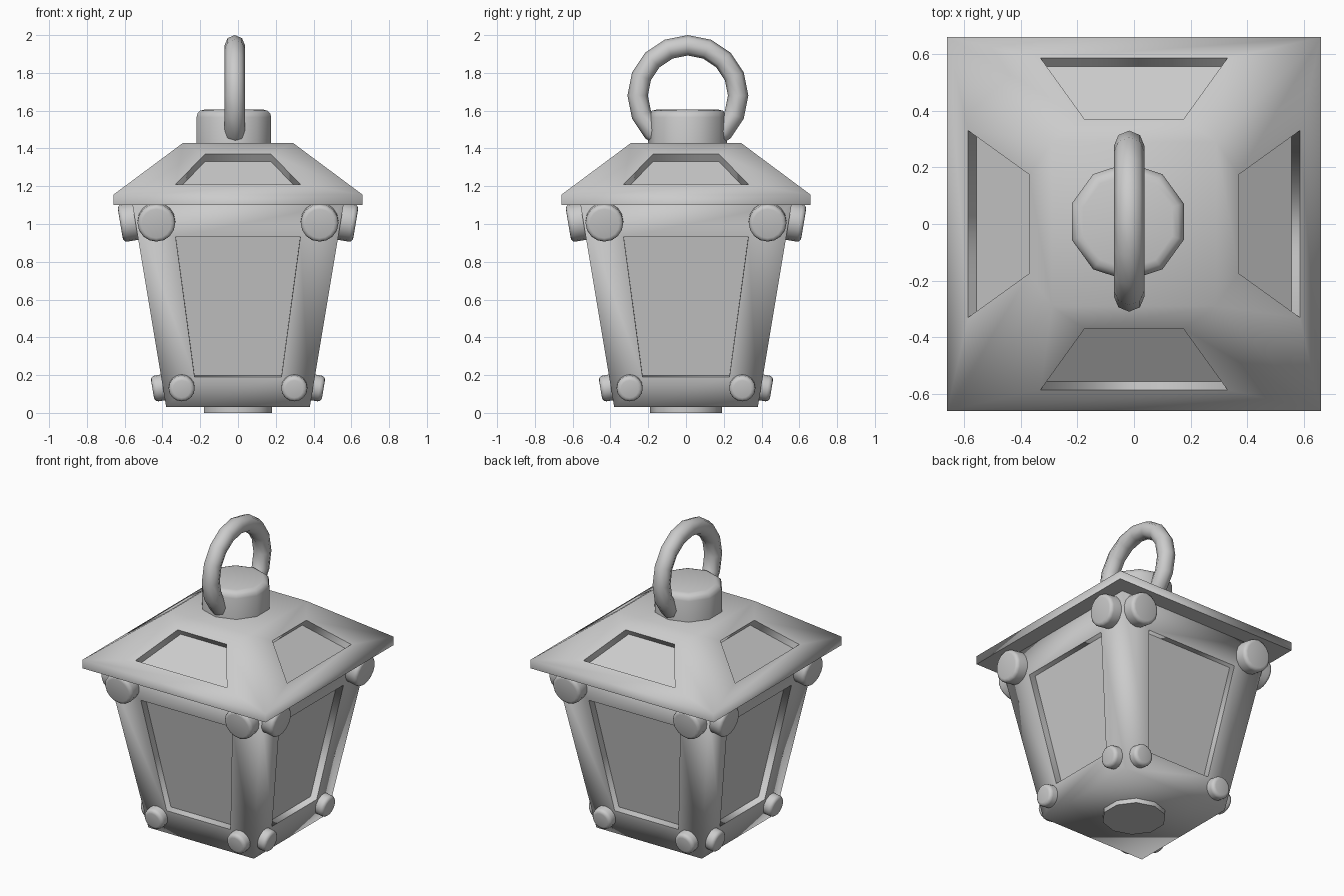
import bpy, bmesh, math
from mathutils import Vector, Matrix

if "Cube" in bpy.data.objects:
    bpy.data.objects.remove(bpy.data.objects["Cube"])


def finish(name, bm):
    me = bpy.data.meshes.new(name)
    bmesh.ops.recalc_face_normals(bm, faces=bm.faces)
    bm.to_mesh(me)
    bm.free()
    ob = bpy.data.objects.new(name, me)
    bpy.context.collection.objects.link(ob)
    return ob


def square(bm, h, z):
    return [bm.verts.new((x * h, y * h, z)) for x, y in ((-1, -1), (1, -1), (1, 1), (-1, 1))]


def bridge(bm, a, b):
    n = len(a)
    for i in range(n):
        bm.faces.new((a[i], a[(i + 1) % n], b[(i + 1) % n], b[i]))


def windowed_shell(name, h0, z0, h1, z1, win, depth, skirt=None):
    """Square frustum with a recessed trapezoid pane in each of its four sides."""
    bm = bmesh.new()
    low, high = square(bm, h0, z0), square(bm, h1, z1)
    sharp = []
    zb, wb, zt, wt = win
    slope = (h1 - h0) / (z1 - z0)
    normal = Vector((0, -1, -slope)).normalized()
    for i in range(4):
        j = (i + 1) % 4
        rot = Matrix.Rotation(i * math.pi / 2, 3, 'Z')
        rim = [Vector((x, -(h0 + slope * (z - z0)), z))
               for x, z in ((-wb, zb), (wb, zb), (wt, zt), (-wt, zt))]
        outer = [bm.verts.new(rot @ p) for p in rim]
        inner = [bm.verts.new(rot @ (p - normal * depth)) for p in rim]
        bridge(bm, [low[i], low[j], high[j], high[i]], outer)
        bridge(bm, outer, inner)
        bm.faces.new(inner)
        for ring in (outer, inner):
            sharp += [(ring[k], ring[(k + 1) % 4]) for k in range(4)]
    bm.faces.new(high)
    if skirt is not None:
        base = square(bm, h0, skirt)
        bridge(bm, base, low)
        sharp += [(base[k], base[(k + 1) % 4]) for k in range(4)]
        low = base
    bm.faces.new(low[::-1])
    for f in bm.faces:
        f.smooth = True
    for a, b in sharp:
        bm.edges.get((a, b)).smooth = False
    return finish(name, bm)


def bevelled_cylinder(name, r, start, end, axis, sides, bevel):
    """Rounded-rim cylinder from point start to point end along axis."""
    bm = bmesh.new()
    bmesh.ops.create_cone(bm, cap_ends=True, segments=sides, radius1=r, radius2=r,
                          depth=(end - start).length)
    if bevel:
        rims = [e for e in bm.edges if all(v.co.z > 0 for v in e.verts)]
        bmesh.ops.bevel(bm, geom=rims, offset=bevel, segments=3, profile=0.5, affect='EDGES')
    quat = Vector(axis).to_track_quat('Z', 'Y')
    bm.transform(Matrix.Translation((start + end) / 2) @ quat.to_matrix().to_4x4())
    ob = finish(name, bm)
    bpy.ops.object.select_all(action='DESELECT')
    ob.select_set(True)
    bpy.context.view_layer.objects.active = ob
    bpy.ops.object.shade_smooth_by_angle(angle=math.radians(40))
    return ob


# tapered lantern body and hipped roof
B0, Z0, B1, Z1 = 0.38, 0.03, 0.56, 1.11
windowed_shell("lantern_body", B0, Z0, B1, Z1, (0.19, 0.23, 0.93, 0.33), 0.045)
windowed_shell("roof", 0.66, 1.155, 0.29, 1.43, (1.21, 0.33, 1.37, 0.175), 0.05, skirt=1.10)

# round bolts, two at the top and two at the bottom of every side
slope = (B1 - B0) / (Z1 - Z0)
normal = Vector((0, -1, slope * -1)).normalized()
for i in range(4):
    rot = Matrix.Rotation(i * math.pi / 2, 3, 'Z')
    for level, x, z, r, out in (("top", 0.432, 1.015, 0.1, 0.08),
                                ("bottom", 0.298, 0.135, 0.069, 0.056)):
        for s in (-1, 1):
            p = Vector((s * x, -(B0 + slope * (z - Z0)), z))
            bevelled_cylinder(f"{level}_bolt", r, rot @ (p - normal * 0.02),
                              rot @ (p + normal * out), rot @ normal, 16, 0.022)

# foot disc and cap
bevelled_cylinder("foot_disc", 0.19, Vector((0, 0, 0.1)), Vector((0, 0, 0)), (0, 0, -1), 10, 0)
bevelled_cylinder("roof_cap", 0.208, Vector((-0.022, 0.008, 1.40)), Vector((-0.022, 0.008, 1.605)),
                  (0, 0, 1), 10, 0.04)

# hanging ring
bpy.ops.mesh.primitive_torus_add(major_segments=16, minor_segments=8, major_radius=0.266,
                                 minor_radius=0.054, location=(-0.017, 0.01, 1.68),
                                 rotation=(0, math.pi / 2, 0))
ring = bpy.context.object
ring.name = "hanging_ring"
bpy.ops.object.shade_smooth_by_angle(angle=math.radians(60))
